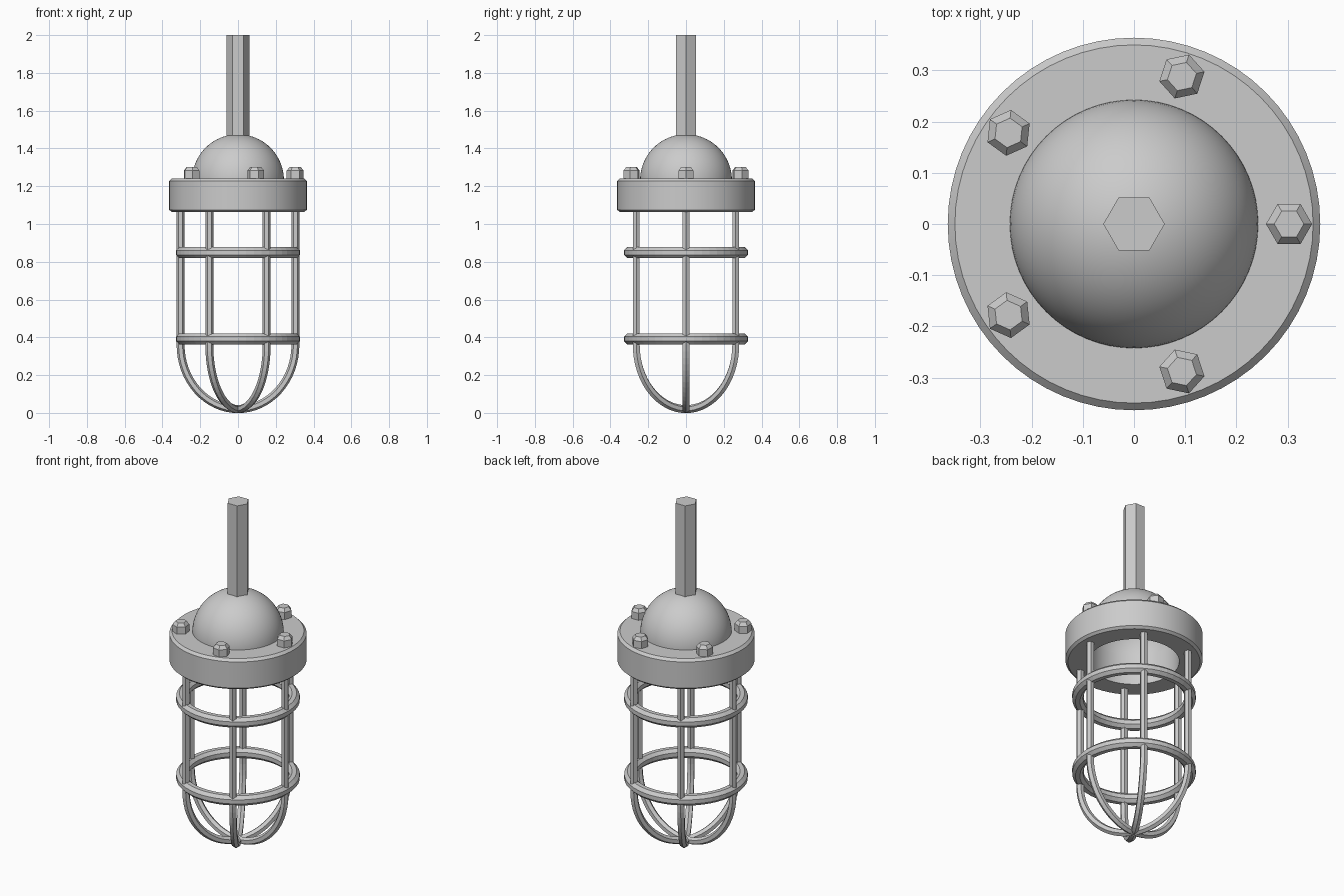
import bpy, math
from math import sin, cos, pi

if "Cube" in bpy.data.objects:
    bpy.data.objects.remove(bpy.data.objects["Cube"])


def make_object(name, verts, faces, smooth=False):
    mesh = bpy.data.meshes.new(name)
    mesh.from_pydata(verts, [], faces)
    ob = bpy.data.objects.new(name, mesh)
    bpy.context.collection.objects.link(ob)
    bpy.context.view_layer.objects.active = ob
    for o in bpy.context.selected_objects:
        o.select_set(False)
    ob.select_set(True)
    if smooth:
        bpy.ops.object.shade_smooth_by_angle(angle=math.radians(30))
    return ob


def lathe(name, profile, sides, closed=False, cap_top=False, cap_bottom=False, smooth=False):
    """Spin (radius, z) points, listed from bottom to top on the outside, about z."""
    n = len(profile)
    verts = [(r * cos(2 * pi * s / sides), r * sin(2 * pi * s / sides), z)
             for s in range(sides) for r, z in profile]
    faces = []
    for s in range(sides):
        a, b = s * n, (s + 1) % sides * n
        for i in range(n if closed else n - 1):
            j = (i + 1) % n
            faces.append((a + i, b + i, b + j, a + j))
    if cap_top:
        faces.append([s * n + n - 1 for s in range(sides)])
    if cap_bottom:
        faces.append([s * n for s in reversed(range(sides))])
    return make_object(name, verts, faces, smooth)


# Hexagonal hanging stem
lathe("stem", [(0.06, 1.45), (0.06, 2.0)], 6, cap_top=True, cap_bottom=True)

# Domed cap, open underneath
R, ZC = 0.243, 1.232
dome = [(R * cos(pi / 2 * i / 20), ZC + R * sin(pi / 2 * i / 20)) for i in range(20)]
lathe("dome", dome + [(0.002, ZC + R)], 64, cap_top=True, smooth=True)

# Bevelled collar with a round opening
lathe("collar", [(0.24, 1.063), (0.35, 1.063), (0.364, 1.075), (0.364, 1.228),
                 (0.35, 1.242), (0.24, 1.242)], 64, closed=True, smooth=True)

# Five chamfered hex bolts
for k in range(5):
    bolt = lathe(f"bolt_{k + 1}", [(0.045, 1.235), (0.045, 1.283), (0.029, 1.302)], 6,
                 cap_top=True, cap_bottom=True)
    a = 2 * pi * k / 5
    bolt.location = (0.303 * cos(a), 0.303 * sin(a), 0)
    bolt.rotation_euler.z = a

# Two cage rings with octagonal section
for name, z in (("upper_ring", 0.848), ("lower_ring", 0.392)):
    c = 0.029 / cos(pi / 8)
    section = [(0.299 + c * cos(pi / 8 + i * pi / 4), z + c * sin(pi / 8 + i * pi / 4))
               for i in range(8)]
    lathe(name, section, 48, closed=True)

# Three U-shaped cage bars crossing at the bottom
BAR, RAD, BEND, LOW = 0.021, 0.304, 0.36, 0.02
path = [(-RAD, 1.08)]
path += [(-RAD * cos(pi * i / 32), BEND - (BEND - LOW) * sin(pi * i / 32)) for i in range(33)]
path += [(RAD, 1.08)]
for k in range(3):
    a = pi * k / 3
    verts, faces = [], []
    for i, (u, z) in enumerate(path):
        u0, z0 = path[max(i - 1, 0)]
        u1, z1 = path[min(i + 1, len(path) - 1)]
        length = math.hypot(u1 - u0, z1 - z0)
        nu, nz = (z1 - z0) / length, -(u1 - u0) / length
        for s in range(6):
            p, q = BAR * cos(s * pi / 3), BAR * sin(s * pi / 3)
            w = u + p * nu
            verts.append((w * cos(a) - q * sin(a), w * sin(a) + q * cos(a), max(z + p * nz, 0)))
    for i in range(len(path) - 1):
        for s in range(6):
            t = (s + 1) % 6
            faces.append((i * 6 + s, i * 6 + t, i * 6 + 6 + t, i * 6 + 6 + s))
    faces.append(list(reversed(range(6))))
    faces.append(list(range(len(verts) - 6, len(verts))))
    make_object(f"cage_bar_{k + 1}", verts, faces)
